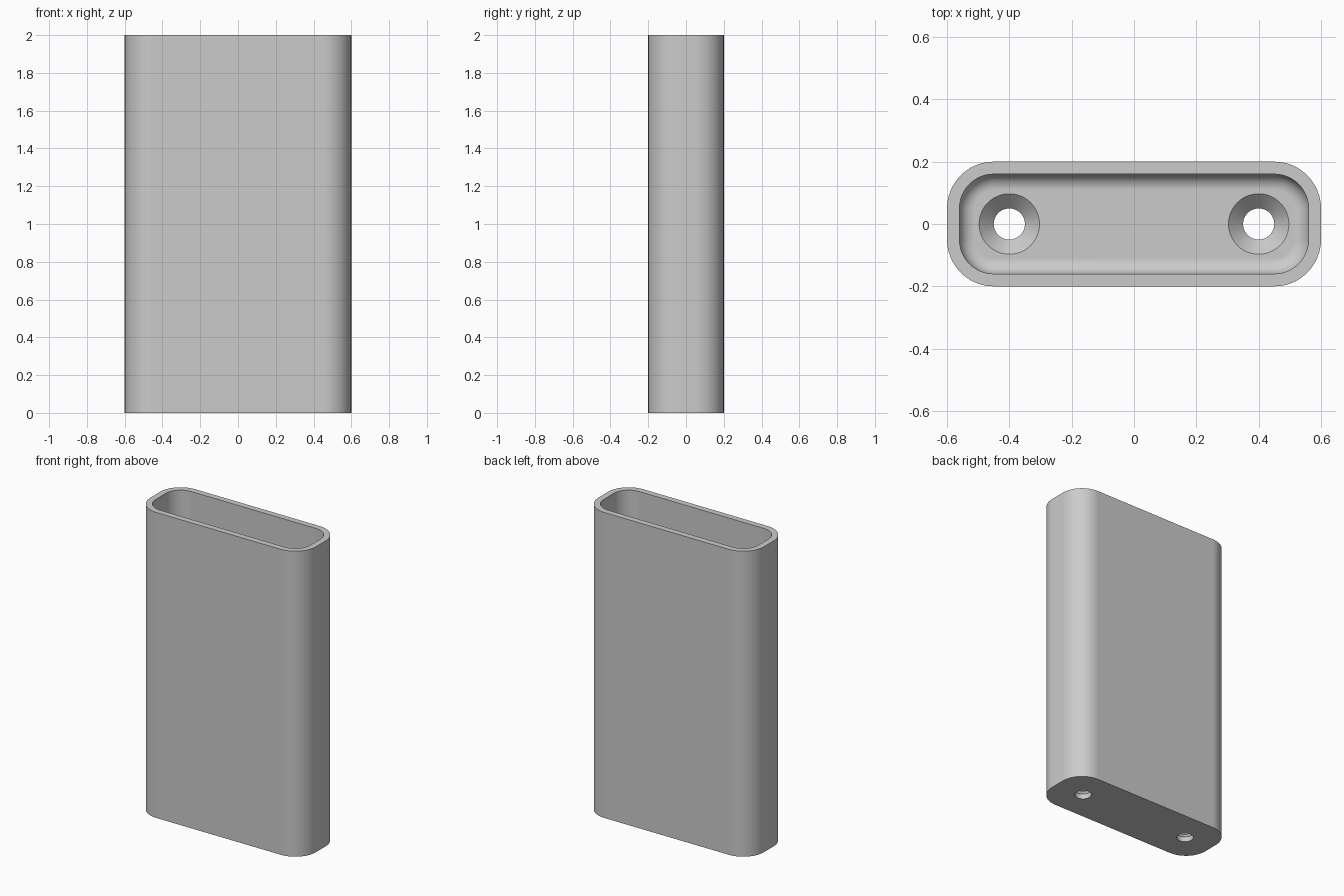
import bpy, bmesh, math

cube = bpy.data.objects.get("Cube")
if cube:
    bpy.data.objects.remove(cube, do_unlink=True)

HEIGHT, FLOOR, WALL = 2.0, 0.08, 0.04
HALF_X, HALF_Y, CORNER, FILLET = 0.6, 0.2, 0.15, 0.05

grey = bpy.data.materials.new("plain grey")
grey.use_nodes = True
grey.diffuse_color = (0.6, 0.6, 0.6, 1)
grey.node_tree.nodes["Principled BSDF"].inputs["Base Color"].default_value = grey.diffuse_color


def rounded_ring(inset, z, steps=12):
    """Rounded rectangle, moved inward from the outer wall."""
    r = CORNER - inset
    ring = []
    for q, (sx, sy) in enumerate([(1, 1), (-1, 1), (-1, -1), (1, -1)]):
        for i in range(steps + 1):
            a = (q + i / steps) * math.pi / 2
            ring.append((sx * (HALF_X - CORNER) + r * math.cos(a),
                         sy * (HALF_Y - CORNER) + r * math.sin(a), z))
    return ring


def circle_ring(x, radius, z, sides=48):
    angles = [2 * math.pi * i / sides for i in range(sides)]
    return [(x + radius * math.cos(a), radius * math.sin(a), z) for a in angles]


def loft(name, rings):
    """Closed solid through a stack of rings, lowest first."""
    bm = bmesh.new()
    loops = [[bm.verts.new(p) for p in ring] for ring in rings]
    n = len(loops[0])
    for low, high in zip(loops, loops[1:]):
        for i in range(n):
            j = (i + 1) % n
            bm.faces.new((low[i], low[j], high[j], high[i]))
    bm.faces.new(loops[0][::-1])
    bm.faces.new(loops[-1])
    mesh = bpy.data.meshes.new(name)
    bm.to_mesh(mesh)
    bm.free()
    mesh.materials.append(grey)
    obj = bpy.data.objects.new(name, mesh)
    bpy.context.collection.objects.link(obj)
    return obj


# Outer body
body = loft("holder_body", [rounded_ring(0, 0), rounded_ring(0, HEIGHT)])

# Pocket with a rounded bottom edge
pocket_rings = []
for i in range(9):
    a = i / 8 * math.pi / 2
    pocket_rings.append(rounded_ring(WALL + FILLET * (1 - math.sin(a)),
                                     FLOOR + FILLET * (1 - math.cos(a))))
pocket_rings.append(rounded_ring(WALL, HEIGHT + 0.1))
cutters = [loft("pocket_cutter", pocket_rings)]

# Countersunk screw holes
for side, x in (("right", -0.4), ("left", 0.4)):
    cutters.append(loft(side + "_screw_hole_cutter", [
        circle_ring(x, 0.05, -0.05), circle_ring(x, 0.05, FLOOR - 0.047),
        circle_ring(x, 0.097, FLOOR), circle_ring(x, 0.097, FLOOR + 0.04)]))

# Cut, then discard the cutters
bpy.context.view_layer.objects.active = body
for cutter in cutters:
    cutter.hide_render = True
    cut = body.modifiers.new(cutter.name, 'BOOLEAN')
    cut.operation = 'DIFFERENCE'
    cut.solver = 'EXACT'
    cut.object = cutter
    bpy.ops.object.modifier_apply(modifier=cut.name)
    bpy.data.objects.remove(cutter, do_unlink=True)

# Smooth rounded surfaces, keep rims sharp
bpy.ops.object.select_all(action='DESELECT')
body.select_set(True)
bpy.ops.object.shade_smooth_by_angle(angle=math.radians(30))
weighted = body.modifiers.new("clean_flats", 'WEIGHTED_NORMAL')
weighted.keep_sharp = True
